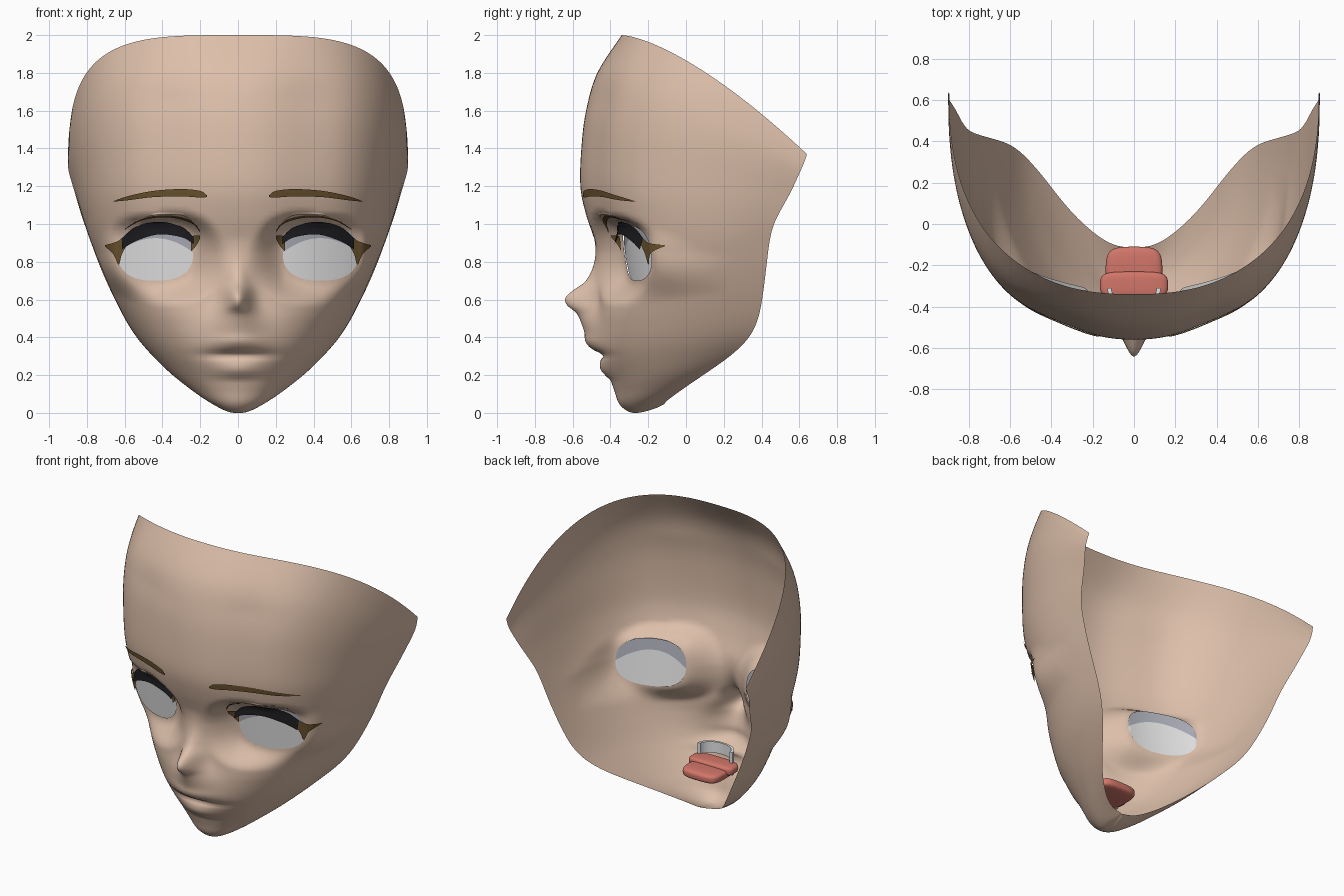
import bpy, bmesh, math
from mathutils import Vector
from mathutils.bvhtree import BVHTree

if "Cube" in bpy.data.objects:
    bpy.data.objects.remove(bpy.data.objects["Cube"])


def material(name, rgb):
    m = bpy.data.materials.new(name)
    m.diffuse_color = (*rgb, 1)
    m.use_nodes = True
    m.node_tree.nodes["Principled BSDF"].inputs["Base Color"].default_value = m.diffuse_color
    return m


SKIN = material("skin", (0.72, 0.52, 0.40))
WHITE = material("eye_white", (0.92, 0.92, 0.93))
SHADE = material("eye_grey", (0.42, 0.43, 0.49))
BROWN = material("hair_brown", (0.15, 0.09, 0.028))
BLACK = material("lash_black", (0.010, 0.010, 0.012))
TONGUE = material("tongue_red", (0.64, 0.18, 0.14))
TEETH = material("teeth_white", (0.80, 0.81, 0.82))


def finish(bm, name, *mats):
    me = bpy.data.meshes.new(name)
    bm.to_mesh(me)
    bm.free()
    for m in mats:
        me.materials.append(m)
    for p in me.polygons:
        p.use_smooth = True
    ob = bpy.data.objects.new(name, me)
    bpy.context.collection.objects.link(ob)
    return ob


def smooth_path(pts, steps):
    """Catmull-Rom interpolation through tuples of any size."""
    out = []
    for i in range(len(pts) - 1):
        a, b, c, d = (pts[max(0, min(len(pts) - 1, i + k))] for k in (-1, 0, 1, 2))
        for s in range(steps):
            t = s / steps
            out.append(tuple(0.5 * (2 * q + (r - p) * t + (2 * p - 5 * q + 4 * r - w) * t * t
                                    + (3 * q - p - 3 * r + w) * t ** 3)
                             for p, q, r, w in zip(a, b, c, d)))
    return out + [tuple(pts[-1])]


def relax_rim(rows, reach):
    """Average the rim values over neighbouring rows, leaving the centre line as it is."""
    out = []
    for i, row in enumerate(rows):
        k = min(reach, i, len(rows) - 1 - i)
        near = rows[i - k:i + k + 1]
        out.append(row[:2] + tuple(sum(r[c] for r in near) / len(near) for c in range(2, 6)))
    return out


def lookup(table, z):
    for a, b in zip(table, table[1:]):
        if a[0] >= z >= b[0]:
            t = (a[0] - z) / (a[0] - b[0])
            return [p + (q - p) * t for p, q in zip(a, b)]
    return [z, 0, 0.1]


# Face rows: centre z, centre y, rim x, rim y, rim z, squareness
ROWS = [(2.0, -.34, .895, .64, 1.37, 2.4), (1.8, -.47, .903, .625, 1.32, 2.45),
        (1.6, -.53, .895, .60, 1.27, 2.5), (1.4, -.555, .877, .575, 1.21, 2.5),
        (1.2, -.56, .85, .53, 1.12, 2.5), (1.05, -.53, .825, .475, 1.03, 2.5),
        (.9, -.48, .79, .445, .94, 2.5), (.8, -.465, .755, .433, .84, 2.5),
        (.7, -.46, .715, .42, .74, 2.45), (.6, -.465, .67, .408, .64, 2.4),
        (.5, -.475, .62, .392, .54, 2.3), (.4, -.475, .565, .365, .44, 2.25),
        (.3, -.455, .49, .29, .345, 2.2), (.2, -.41, .40, .18, .26, 2.1),
        (.12, -.38, .31, .06, .18, 2), (.05, -.355, .20, -.04, .11, 2),
        (.01, -.31, .12, -.095, .07, 2), (0, -.26, .06, -.11, .055, 2),
        (.02, -.18, .025, -.113, .05, 2), (.045, -.12, .002, -.115, .046, 2)]
# Nose and lips: z, forward bulge, half width
BULGE = smooth_path([(.92, 0, .06), (.8, .02, .06), (.7, .07, .065), (.65, .135, .065),
                     (.61, .175, .066), (.57, .163, .075), (.53, .108, .095), (.48, .08, .12),
                     (.42, .06, .14), (.38, .062, .15), (.34, .035, .16), (.305, -.02, .16),
                     (.28, .005, .15), (.25, .022, .14), (.22, .028, .13), (.17, .0, .12)], 4)

EX, EZ, RX, UP, DOWN, POW = .437, .85, .20, .14, .15, 2.5      # eye opening


def eye_level(x, z):
    dz = z - EZ
    return (abs((x - EX) / RX) ** POW + abs(dz / (UP if dz > 0 else DOWN)) ** POW) ** (1 / POW)


def eye_depth(x, z):
    u = (x - .237) / .4
    c = min(1, max(0, u))
    return -.325 + .14 * u - .10 * c * (1 - c) - .13 * (z - .85)


def socket(x, y, z):
    """Blend the skin into the plane of the eye around the opening."""
    lv = eye_level(x, z)
    up = max(0, z - EZ) / (abs(z - EZ) + abs(x - EX) + 1e-6)
    side = max(0, x - EX) / (abs(z - EZ) + abs(x - EX) + 1e-6)
    t = max(0, min(1, (lv - 1) / (.95 - .5 * up - .4 * side)))
    w = 1 - t * t * (3 - 2 * t)
    return y + (eye_depth(x, z) - y) * w


# Face shell
N = 60
bm = bmesh.new()
grid = []
for cz, cy, rx, ry, rz, n in relax_rim(smooth_path(ROWS, 6), 5):
    line = []
    for j in range(-N, N + 1):
        t = (abs(j) / N) ** 1.5 * math.pi / 2
        f = 1 - max(0, math.cos(t)) ** (2 / n)
        x = rx * math.sin(t) ** (2 / n)
        y, z = cy + (ry - cy) * f, cz + (rz - cz) * f ** 1.46
        _, amp, w = lookup(BULGE, z)
        y -= amp * math.exp(-(x / w) ** 2)
        y += .035 * math.exp(-((x - .38) / .2) ** 2) * min(1, max(0, (z - .5) * 2)) * min(1, (2 - z) * 3)
        line.append(bm.verts.new((math.copysign(x, j), socket(x, y, z) if y < .2 else y, z)))
    grid.append(line)
for a, b in zip(grid, grid[1:]):
    for j in range(2 * N):
        bm.faces.new((a[j], b[j], b[j + 1], a[j + 1]))
surface = BVHTree.FromBMesh(bm)


def skin_y(x, z):
    hit = surface.ray_cast(Vector((x, -3, z)), Vector((0, 1, 0)))[0]
    return hit.y if hit else 0


# Eye openings: remove faces and snap the edge to the outline
hole = set()
for f in bm.faces:
    c = f.calc_center_median()
    if c.y < .1 and eye_level(abs(c.x), c.z) < 1:
        hole.add(f)
ring = {v for f in hole for v in f.verts if any(g not in hole for g in v.link_faces)}
bmesh.ops.delete(bm, geom=list(hole), context='FACES')
for v in ring:
    s = -1 if v.co.x < 0 else 1
    x, z = abs(v.co.x), v.co.z
    k = 1 / eye_level(x, z)
    x, z = EX + (x - EX) * k, EZ + (z - EZ) * k
    v.co = (s * x, skin_y(s * x, z), z)
bmesh.ops.remove_doubles(bm, verts=bm.verts[:], dist=1e-5)
finish(bm, "face_shell", SKIN)

# Eyeballs: curved plates, grey above an arched line and white below
bm = bmesh.new()
for s in (-1, 1):
    cols = []
    for i in range(49):
        d = -math.cos(math.pi * i / 48)
        h = max(0, 1 - abs(d) ** POW) ** (1 / POW)
        x, lo, hi = EX + d * RX * 1.06, EZ - DOWN * 1.05 * h, EZ + UP * 1.06 * h
        mid = min(hi, max(lo, .84 + .085 * (1 - d * d)))
        cols.append([bm.verts.new((s * x, eye_depth(x, z) + .006, z)) for z in (lo, mid, hi)])
    for a, b in zip(cols, cols[1:]):
        for k in (0, 1):
            q = (a[k], b[k], b[k + 1], a[k + 1])
            bm.faces.new(q if s > 0 else q[::-1]).material_index = k
bmesh.ops.remove_doubles(bm, verts=bm.verts[:], dist=1e-5)
finish(bm, "eyes", WHITE, SHADE)


# Strips lying on the skin: x, low z, high z; with lift of the low and high edge
def strip(name, mat, pts, lift_low, lift_high):
    bm = bmesh.new()
    for s in (-1, 1):
        cols = []
        for x, lo, hi in smooth_path(pts, 6):
            col = []
            for k in range(4):
                t = k / 3
                z = lo + (hi - lo) * t
                lift = lift_low + (lift_high - lift_low) * t
                col.append(bm.verts.new((s * x, skin_y(s * x, z) - lift, z)))
            cols.append(col)
        for a, b in zip(cols, cols[1:]):
            for k in range(3):
                q = (a[k], b[k], b[k + 1], a[k + 1])
                bm.faces.new(q if s > 0 else q[::-1])
    finish(bm, name, mat)


strip("eyebrows", BROWN, [(.165, 1.143, 1.152), (.2, 1.14, 1.175), (.3, 1.146, 1.185),
                          (.45, 1.142, 1.175), (.58, 1.126, 1.148), (.66, 1.118, 1.121)], .01, .01)
strip("upper_lashes", BLACK, [(.235, .895, .93), (.30, .93, .985), (.42, .945, 1.012),
                              (.54, .91, .985), (.615, .865, .925)], .045, .02)
strip("outer_lash_wings", BROWN, [(.585, .893, .952), (.615, .84, .925), (.632, .785, .912),
                                  (.66, .84, .90), (.705, .882, .888)], .02, .02)
strip("inner_lashes", BROWN, [(.2, .925, .94), (.222, .885, .94), (.25, .855, .935)], .02, .015)
strip("eyelid_creases", BROWN, [(.2, .955, .962), (.24, 1.0, 1.012), (.32, 1.028, 1.04),
                                (.42, 1.035, 1.045), (.52, 1.015, 1.023), (.6, .97, .974)], .012, .012)
strip("eyelid_folds", SKIN, [(.215, .99, 1.0), (.28, 1.04, 1.052), (.36, 1.05, 1.063),
                             (.45, 1.045, 1.055), (.55, 1.01, 1.016)], .008, .004)

# Tongue: two rounded slabs
for name, loc, size in (("tongue_back", (0, -.235, .245), (.275, .25, .07)),
                        ("tongue_front", (0, -.295, .265), (.33, .13, .07))):
    bm = bmesh.new()
    bmesh.ops.create_cube(bm, size=1)
    bmesh.ops.subdivide_edges(bm, edges=bm.edges[:], cuts=1, use_grid_fill=True)
    for v in bm.verts:
        v.co = [c * k + o for c, k, o in zip(v.co, size, loc)]
    ob = finish(bm, name, TONGUE)
    ob.modifiers.new("round", 'SUBSURF').levels = 3

# Teeth: two curved bands behind the lips
for name, lo, hi in (("upper_teeth", .295, .37), ("lower_teeth", .215, .255)):
    bm = bmesh.new()
    cols = []
    for i in range(25):
        a = math.pi * i / 24
        c, s = math.cos(a), math.sin(a)
        cols.append([bm.verts.new((r * c, -.31 - (r - .01) * s * .75, z))
                     for r, z in ((.13, lo), (.13, hi), (.11, hi), (.11, lo))])
    for a, b in zip(cols, cols[1:]):
        for k in range(4):
            bm.faces.new((a[k], a[(k + 1) % 4], b[(k + 1) % 4], b[k]))
    for end in (cols[0], cols[-1]):
        bm.faces.new(end)
    bmesh.ops.recalc_face_normals(bm, faces=bm.faces[:])
    ob = finish(bm, name, TEETH)
    for p in ob.data.polygons:
        p.use_smooth = False
